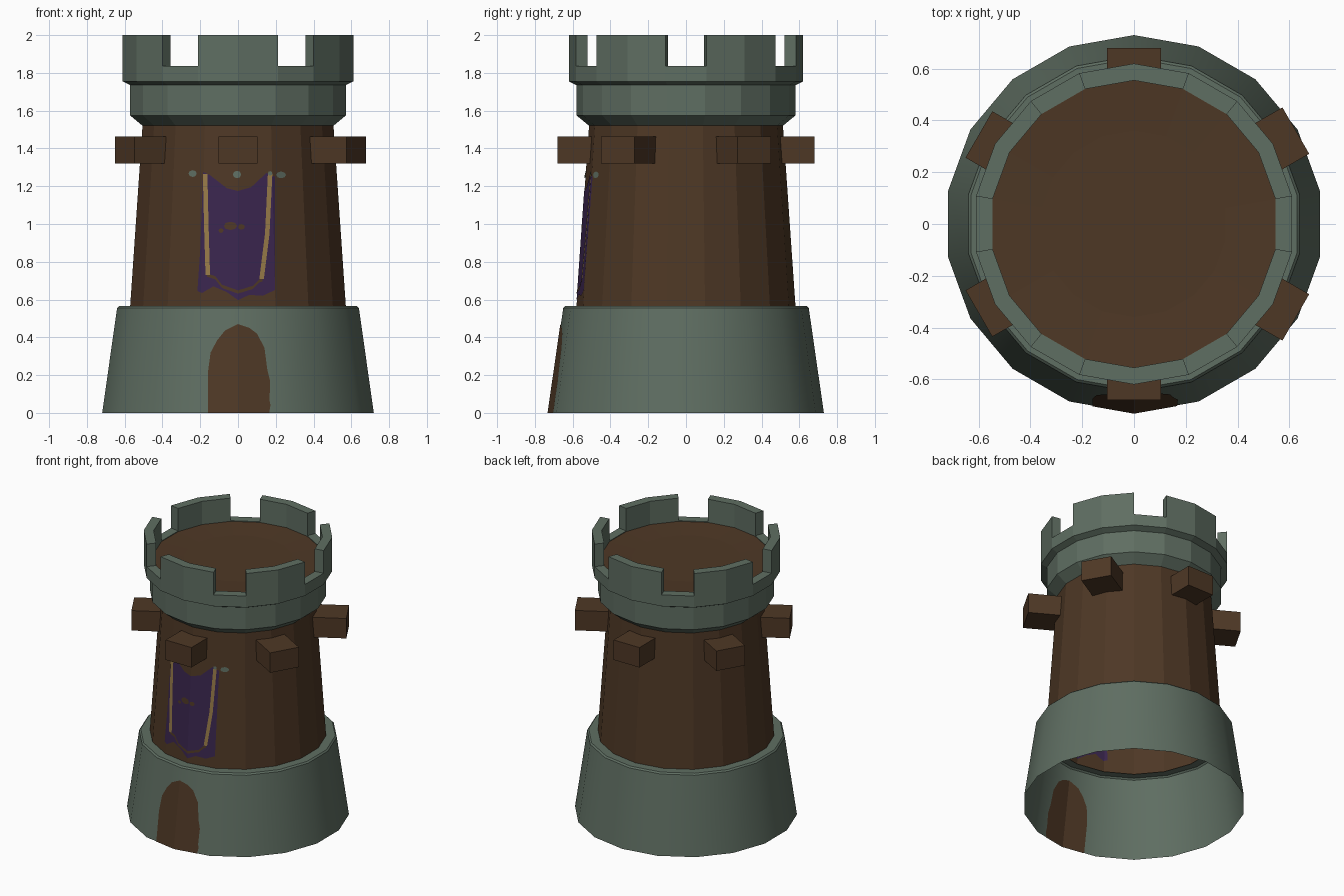
import bpy, bmesh, math
from mathutils import Vector, Matrix

if "Cube" in bpy.data.objects:
    bpy.data.objects.remove(bpy.data.objects["Cube"])

N = 18
STEP = math.radians(20)


def material(name, rgb):
    m = bpy.data.materials.new(name)
    m.diffuse_color = (*rgb, 1)
    m.use_nodes = True
    m.node_tree.nodes["Principled BSDF"].inputs["Base Color"].default_value = m.diffuse_color
    return m


STONE = material("grey green stone", (0.114, 0.156, 0.122))
WOOD = material("brown wood", (0.076, 0.039, 0.0185))
PURPLE = material("purple cloth", (0.042, 0.019, 0.076))
GOLD = material("gold trim", (0.305, 0.195, 0.065))


def finish(name, bm, mat, smooth=False):
    me = bpy.data.meshes.new(name)
    bm.to_mesh(me)
    bm.free()
    me.materials.append(mat)
    for p in me.polygons:
        p.use_smooth = smooth
    ob = bpy.data.objects.new(name, me)
    bpy.context.scene.collection.objects.link(ob)
    if smooth:
        bpy.ops.object.select_all(action='DESELECT')
        ob.select_set(True)
        bpy.context.view_layer.objects.active = ob
        bpy.ops.object.shade_smooth_by_angle(angle=math.radians(30))
    return ob


def lathe(profile):
    """18-sided shell from (radius, z) points, one corner pointing to the front."""
    bm = bmesh.new()
    rings, bands = [], []
    for r, z in profile:
        rings.append([bm.verts.new((r * math.sin(i * STEP), -r * math.cos(i * STEP), z))
                      for i in range(N)])
    for a, b in zip(rings, rings[1:]):
        bands.append([bm.faces.new((a[i], a[(i + 1) % N], b[(i + 1) % N], b[i]))
                      for i in range(N)])
    return bm, rings, bands


BASE = [(0.73, 0), (0.65, 0.555)]
BODY = [(0.58, 0.56), (0.513, 1.525)]

# stone base with a ledge, open underneath
bm, _, _ = lathe(BASE + [(0.64, 0.565), (0.58, 0.565)])
finish("stone_base", bm, STONE, True)

# wooden tower wall
bm, _, _ = lathe(BODY)
finish("tower_wall", bm, WOOD)

# stone crown: raise two of every three rim faces into battlements
bm, _, bands = lathe([(0.513, 1.52), (0.58, 1.575), (0.58, 1.735), (0.62, 1.755),
                      (0.62, 1.837), (0.555, 1.837), (0.555, 1.825)])
raised = [f for i, f in enumerate(bands[4]) if i % 3 != 1]
ext = bmesh.ops.extrude_face_region(bm, geom=raised)["geom"]
for v in ext:
    if isinstance(v, bmesh.types.BMVert):
        v.co.z = 2.0
old = [f for f in raised if f.is_valid]
if old:
    bmesh.ops.delete(bm, geom=old, context='FACES')
bmesh.ops.recalc_face_normals(bm, faces=bm.faces[:])
finish("battlement_crown", bm, STONE)

# wooden roof floor, slightly dished
bm, rings, _ = lathe([(0.556, 1.832), (0.36, 1.822)])
bm.faces.new(rings[1])
finish("roof_floor", bm, WOOD)

# six beam ends around the wall
for k in range(6):
    ang = math.radians(-90 + 60 * k)
    c = math.cos(ang)
    outer = 0.68 if abs(c) < 0.1 else (0.722 if c > 0 else 0.692)
    inner = 0.47
    bm = bmesh.new()
    bmesh.ops.create_cube(bm, size=1, matrix=Matrix.Rotation(ang, 4, 'Z')
                          @ Matrix.Translation(((inner + outer) / 2, 0, 1.392))
                          @ Matrix.Diagonal((outer - inner, 0.207, 0.144, 1)))
    finish("beam_end_%d" % (k + 1), bm, WOOD)


def painted(name, outlines, wall, mat, off):
    """Thin sheets in front of and behind the faceted front wall, from (x, z) outlines."""
    (r0, z0), (r1, z1) = wall
    bm = bmesh.new()
    for side in (1, -1):
        part = bmesh.new()
        for pts in outlines:
            part.faces.new([part.verts.new((x, 0, z)) for x, z in pts])
        bmesh.ops.triangulate(part, faces=part.faces[:])
        # split along the wall's corner edges
        for k in (-1, 0, 1):
            s = math.sin(k * STEP)
            d = Vector(((r1 - r0) * s, 0, z1 - z0))
            bmesh.ops.bisect_plane(part, geom=part.verts[:] + part.edges[:] + part.faces[:],
                                   plane_co=(r0 * s, 0, z0), plane_no=(d.z, 0, -d.x))
        for v in part.verts:
            r = r0 + (r1 - r0) * (v.co.z - z0) / (z1 - z0)
            k = 0 if abs(v.co.x) <= r * math.sin(STEP) else 1
            mid = (k + 0.5) * STEP
            y = (r * math.cos(STEP / 2) - abs(v.co.x) * math.sin(mid)) / math.cos(mid)
            v.co.y = -y - side * off
        for f in part.faces:
            f.normal_update()
            if f.normal.y * side > 0:
                f.normal_flip()
        tmp = bpy.data.meshes.new("tmp")
        part.to_mesh(tmp)
        part.free()
        bm.from_mesh(tmp)
        bpy.data.meshes.remove(tmp)
    finish(name, bm, mat)


def strip(line, w, vertical):
    dx, dz = (w / 2, 0) if vertical else (0, w / 2)
    return [[(a[0] - dx, a[1] - dz), (a[0] + dx, a[1] + dz),
             (b[0] + dx, b[1] + dz), (b[0] - dx, b[1] - dz)]
            for a, b in zip(line, line[1:])]


def disc(x, z, rx, rz, n=8):
    return [(x + rx * math.cos(i * math.tau / n), z + rz * math.sin(i * math.tau / n))
            for i in range(n)]


# arched door
painted("door", [[(-0.16, 0), (-0.16, 0.21), (-0.145, 0.32), (-0.11, 0.385), (-0.07, 0.435),
                  (0, 0.47), (0.06, 0.45), (0.1, 0.42), (0.14, 0.345), (0.155, 0.23),
                  (0.17, 0.17), (0.16, 0.1), (0.172, 0.04), (0.165, 0)]], BASE, WOOD, 0.003)

# hanging banner
painted("banner", [[(-0.185, 1.275), (-0.15, 1.26), (-0.06, 1.19), (0, 1.175), (0.07, 1.195),
                    (0.15, 1.27), (0.195, 1.25), (0.195, 0.65), (0.13, 0.62), (0.06, 0.625),
                    (0, 0.597), (-0.06, 0.64), (-0.13, 0.67), (-0.19, 0.635), (-0.215, 0.645),
                    (-0.2, 0.86)]], BODY, PURPLE, 0.002)
painted("banner_gold_trim",
        strip([(-0.174, 1.265), (-0.168, 1.0), (-0.16, 0.73)], 0.024, True)
        + strip([(0.17, 1.265), (0.155, 0.95), (0.125, 0.71)], 0.024, True),
        BODY, GOLD, 0.004)
painted("banner_hem_line",
        strip([(-0.165, 0.73), (-0.12, 0.715), (-0.085, 0.67), (0, 0.64), (0.08, 0.665),
               (0.115, 0.7), (0.13, 0.705)], 0.017, False), BODY, WOOD, 0.004)
painted("banner_emblem", [disc(-0.04, 0.99, 0.035, 0.022), disc(0.018, 0.985, 0.018, 0.015),
                          disc(-0.09, 0.965, 0.013, 0.012)], BODY, WOOD, 0.004)

# stone pegs above the banner
painted("banner_pegs", [disc(-0.24, 1.267, 0.022, 0.018), disc(-0.005, 1.262, 0.022, 0.02),
                        disc(0.228, 1.26, 0.026, 0.018), disc(0.17, 1.268, 0.012, 0.012)],
        BODY, STONE, 0.0045)
